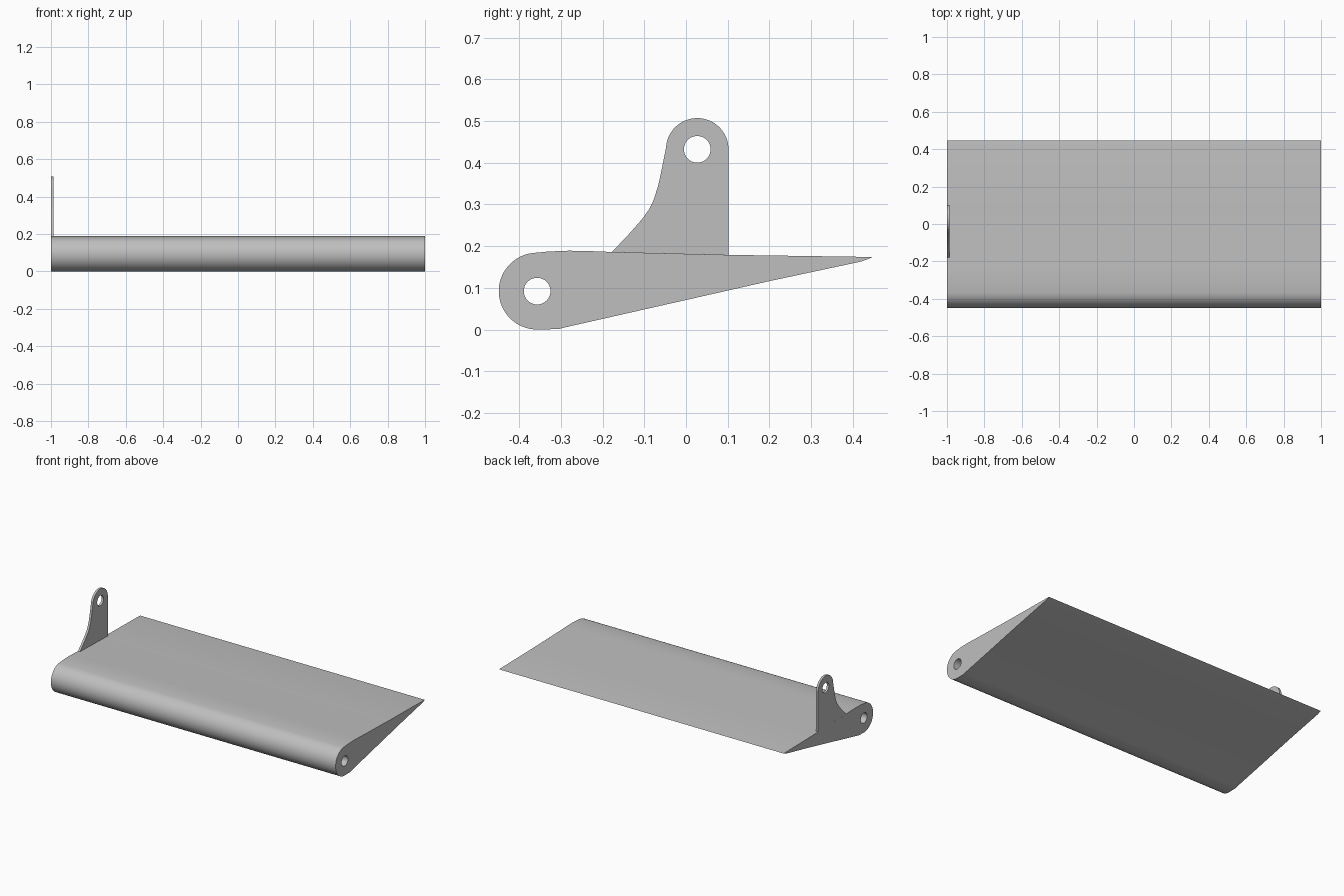
import bpy, bmesh, math

cube = bpy.data.objects.get("Cube")
if cube:
    bpy.data.objects.remove(cube, do_unlink=True)

grey = bpy.data.materials.new("light grey")
grey.use_nodes = True
colour = (0.52, 0.52, 0.52, 1)
grey.diffuse_color = colour
grey.node_tree.nodes["Principled BSDF"].inputs["Base Color"].default_value = colour


def arc(centre, radius, start, end, steps):
    """Points along an arc in the (y, z) plane, angles in degrees."""
    angles = [math.radians(start + (end - start) * i / steps) for i in range(steps + 1)]
    return [(centre[0] + radius * math.cos(a), centre[1] + radius * math.sin(a)) for a in angles]


def drilled_plate(name, outline, hole_centre, hole_radius, x0, x1):
    """Extrude a (y, z) outline with one round hole along x."""
    bm = bmesh.new()
    hole = arc(hole_centre, hole_radius, 0, 360, 40)[:-1]
    for loop in (outline, hole):
        verts = [bm.verts.new((x0, y, z)) for y, z in loop]
        for i, v in enumerate(verts):
            bm.edges.new((v, verts[(i + 1) % len(verts)]))
    bmesh.ops.triangle_fill(bm, edges=bm.edges[:], use_beauty=True)
    ret = bmesh.ops.extrude_face_region(bm, geom=bm.faces[:], use_keep_orig=True)
    moved = [g for g in ret["geom"] if isinstance(g, bmesh.types.BMVert)]
    bmesh.ops.translate(bm, vec=(x1 - x0, 0, 0), verts=moved)
    bmesh.ops.recalc_face_normals(bm, faces=bm.faces[:])
    mesh = bpy.data.meshes.new(name)
    bm.to_mesh(mesh)
    bm.free()
    mesh.materials.append(grey)
    obj = bpy.data.objects.new(name, mesh)
    bpy.context.collection.objects.link(obj)
    bpy.ops.object.select_all(action="DESELECT")
    obj.select_set(True)
    bpy.context.view_layer.objects.active = obj
    bpy.ops.object.shade_smooth_by_angle(angle=math.radians(30))
    return obj


# Wedge-shaped flap: round nose, slightly domed top, flat rising underside
pivot = (-0.357, 0.092)
nose = arc(pivot, 0.092, 97, 270, 32)
underside = [(-0.305, 0.001), (-0.295, 0.004), (0.2, 0.116), (0.42, 0.163)]
top = [(0.447, 0.173), (0.44, 0.174), (0.1, 0.179), (-0.18, 0.186),
       (-0.23, 0.188), (-0.28, 0.189), (-0.33, 0.187)]
drilled_plate("flap", nose + underside + top, pivot, 0.032, -1, 1)

# Thin upright lug standing on the top at one end
eye = (0.027, 0.432)
flare = [(-0.178, 0.186), (-0.14, 0.225), (-0.105, 0.265), (-0.088, 0.289),
         (-0.077, 0.312), (-0.066, 0.348), (-0.057, 0.39)]
crown = arc(eye, 0.075, 176, 0, 28)
drilled_plate("lug", flare + crown + [(0.102, 0.179)], eye, 0.032, -1, -0.986)
